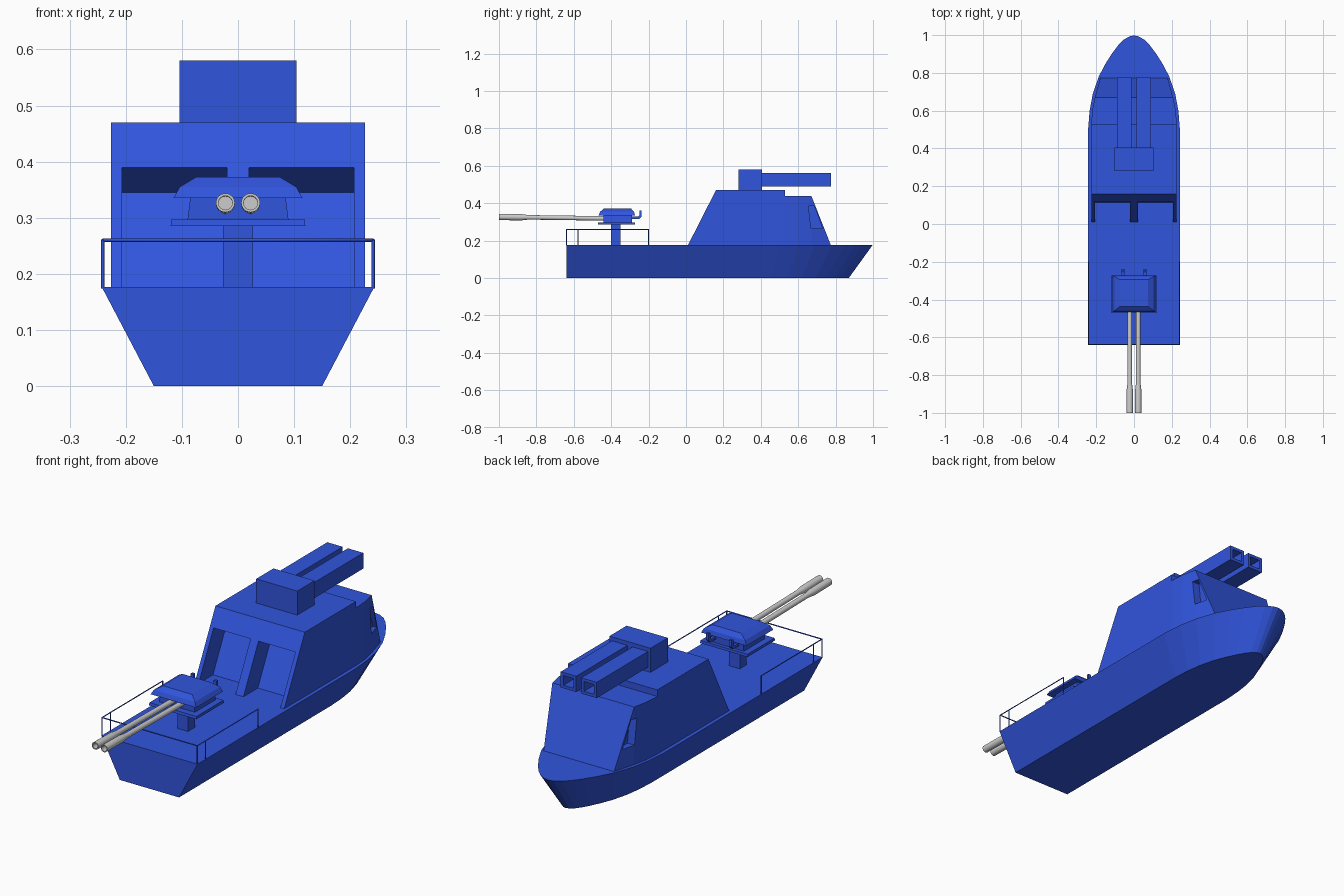
import bpy, bmesh, math
from mathutils import Vector

if "Cube" in bpy.data.objects:
    bpy.data.objects.remove(bpy.data.objects["Cube"])

blue = bpy.data.materials.new("blue_paint")
blue.diffuse_color = (0.03, 0.09, 0.72, 1)
blue.use_nodes = True
blue.node_tree.nodes["Principled BSDF"].inputs["Base Color"].default_value = blue.diffuse_color


def finish(bm, name, mat=blue):
    bmesh.ops.recalc_face_normals(bm, faces=bm.faces)
    me = bpy.data.meshes.new(name)
    bm.to_mesh(me)
    bm.free()
    ob = bpy.data.objects.new(name, me)
    bpy.context.collection.objects.link(ob)
    if mat:
        me.materials.append(mat)
    return ob


def loft(name, rings, mat=blue):
    """Closed solid through rings with equal point counts."""
    bm = bmesh.new()
    rows = [[bm.verts.new(p) for p in r] for r in rings]
    n = len(rows[0])
    for a, b in zip(rows, rows[1:]):
        for i in range(n):
            j = (i + 1) % n
            bm.faces.new((a[i], a[j], b[j], b[i]))
    bm.faces.new(rows[0])
    bm.faces.new(rows[-1])
    return finish(bm, name, mat)


def prism(name, pts, x0, x1):
    return loft(name, [[(x, y, z) for y, z in pts] for x in (x0, x1)])


def rect(hx, y0, y1, z):
    return [(-hx, y0, z), (hx, y0, z), (hx, y1, z), (-hx, y1, z)]


def box(name, x0, x1, y0, y1, z0, z1):
    return prism(name, [(y0, z0), (y1, z0), (y1, z1), (y0, z1)], x0, x1)


def cut(target, cutter):
    m = target.modifiers.new("cut", 'BOOLEAN')
    m.operation, m.solver, m.object = 'DIFFERENCE', 'EXACT', cutter
    bpy.context.view_layer.objects.active = target
    bpy.ops.object.modifier_apply(modifier=m.name)
    bpy.data.objects.remove(cutter)


def rod(name, path, r):
    """Thin bar along a polyline."""
    cu = bpy.data.curves.new(name, 'CURVE')
    cu.dimensions = '3D'
    cu.bevel_depth, cu.bevel_resolution, cu.use_fill_caps = r, 0, True
    sp = cu.splines.new('POLY')
    sp.points.add(len(path) - 1)
    for p, co in zip(sp.points, path):
        p.co = (*co, 1)
    cu.materials.append(blue)
    ob = bpy.data.objects.new(name, cu)
    bpy.context.collection.objects.link(ob)
    return ob


# Hull: deck outline lofted to a narrower, shorter keel outline
DECK = 0.177
half = [(0.243, -0.64), (0.243, 0.3), (0.243, 0.5), (0.235, 0.6), (0.218, 0.69),
        (0.187, 0.78), (0.15, 0.85), (0.115, 0.905), (0.085, 0.945),
        (0.055, 0.975), (0.025, 0.993)]
outline = half + [(0, 0.998)] + [(-x, y) for x, y in reversed(half)]
keel = [(x * 0.617, y if y < 0.3 else 0.3 + (y - 0.3) * 0.817, 0) for x, y in outline]
loft("hull", [keel, [(x, y, DECK) for x, y in outline]])

# Cabin: side profile, narrowed towards the bow
base = DECK - 0.002
profile = [(0.01, base), (0.16, 0.47), (0.53, 0.47), (0.53, 0.44), (0.67, 0.44), (0.775, base)]
cabin = prism("cabin", profile, -0.226, 0.226)
bm = bmesh.new()
bm.from_mesh(cabin.data)
for y in (0.53, 0.6, 0.67):
    bmesh.ops.bisect_plane(bm, geom=bm.verts[:] + bm.edges[:] + bm.faces[:],
                           plane_co=(0, y, 0), plane_no=(0, 1, 0))
for v in bm.verts:
    y = v.co.y
    if y > 0.76:
        w = 0.178
    elif y > 0.66:
        w = 0.207
    elif y > 0.59:
        w = 0.221
    else:
        w = 0.226
    v.co.x = math.copysign(w, v.co.x)
bm.to_mesh(cabin.data)
bm.free()

# Two alcoves in the rear slope and a recessed window each side
alcove = [(-0.1, DECK), (0.115, DECK), (0.2, 0.345), (0.119, 0.39), (-0.1, 0.5)]
window = [(0.668, 0.265), (0.73, 0.265), (0.686, 0.385), (0.655, 0.385)]
for s in (-1, 1):
    cut(cabin, prism("alcove_cutter", alcove, s * 0.02, s * 0.207))
    cut(cabin, prism("window_cutter", window, s * 0.172, s * 0.3))

# Roof launcher: mount block and two hollow square tubes
box("launcher_mount", -0.104, 0.104, 0.28, 0.405, 0.469, 0.58)
for s, side in ((-1, "left"), (1, "right")):
    x = s * 0.052
    tube = box("launcher_tube_" + side, x - 0.039, x + 0.039, 0.404, 0.775, 0.49, 0.562)
    cut(tube, box("bore_cutter", x - 0.025, x + 0.025, 0.45, 0.8, 0.504, 0.548))

# Stern turret: pedestal, base plate, neck and overhanging hood
box("turret_pedestal", -0.027, 0.027, -0.4, -0.35, DECK - 0.002, 0.287)
loft("turret_base", [rect(0.12, -0.472, -0.273, 0.285), rect(0.119, -0.47, -0.274, 0.297)])
loft("turret_neck", [rect(0.09, -0.44, -0.29, 0.296), rect(0.085, -0.44, -0.29, 0.336)])
loft("turret_hood", [rect(0.115, -0.467, -0.273, 0.335), rect(0.104, -0.459, -0.278, 0.355),
                     rect(0.074, -0.437, -0.295, 0.373)])


# Gun barrels: lathed tube with a thicker hollow muzzle, tilted slightly up
def barrel(name, x):
    prof = [(0.0, 0), (0.012, 0), (0.012, 0.4), (0.014, 0.42), (0.017, 0.44), (0.017, 0.56),
            (0.0125, 0.56), (0.0125, 0.46), (0.0, 0.46)]
    bm = bmesh.new()
    vs = [bm.verts.new((r, -d, 0)) for r, d in prof]
    es = [bm.edges.new(p) for p in zip(vs, vs[1:])]
    bmesh.ops.spin(bm, geom=vs + es, cent=(0, 0, 0), axis=(0, 1, 0),
                   angle=math.tau, steps=16)
    bmesh.ops.remove_doubles(bm, verts=bm.verts, dist=1e-5)
    ob = finish(bm, name, None)
    ob.location = (x, -0.44, 0.319)
    ob.rotation_euler.x = -math.radians(0.8)
    ob.select_set(True)
    bpy.context.view_layer.objects.active = ob
    bpy.ops.object.shade_smooth_by_angle(angle=math.radians(30))
    ob.select_set(False)


for s, side in ((-1, "left"), (1, "right")):
    barrel("barrel_" + side, s * 0.0225)
    # Hand grip behind the turret
    grip = [(-0.295, 0.315), (-0.25, 0.315), (-0.237, 0.33), (-0.237, 0.36),
            (-0.249, 0.36), (-0.249, 0.334), (-0.258, 0.328), (-0.295, 0.328)]
    prism("grip_" + side, grip, s * 0.058 - 0.007, s * 0.058 + 0.007)

# Stern railing: one continuous top rail with posts
R = 0.241
rod("top_rail", [(-R, -0.2, 0.26), (-R, -0.638, 0.26), (R, -0.638, 0.26), (R, -0.2, 0.26)], 0.003)
for s, side in ((-1, "left"), (1, "right")):
    for i, y in enumerate((-0.638, -0.578, -0.2)):
        rod(f"rail_post_{side}_{i}", [(s * R, y, DECK - 0.003), (s * R, y, 0.261)], 0.003)
